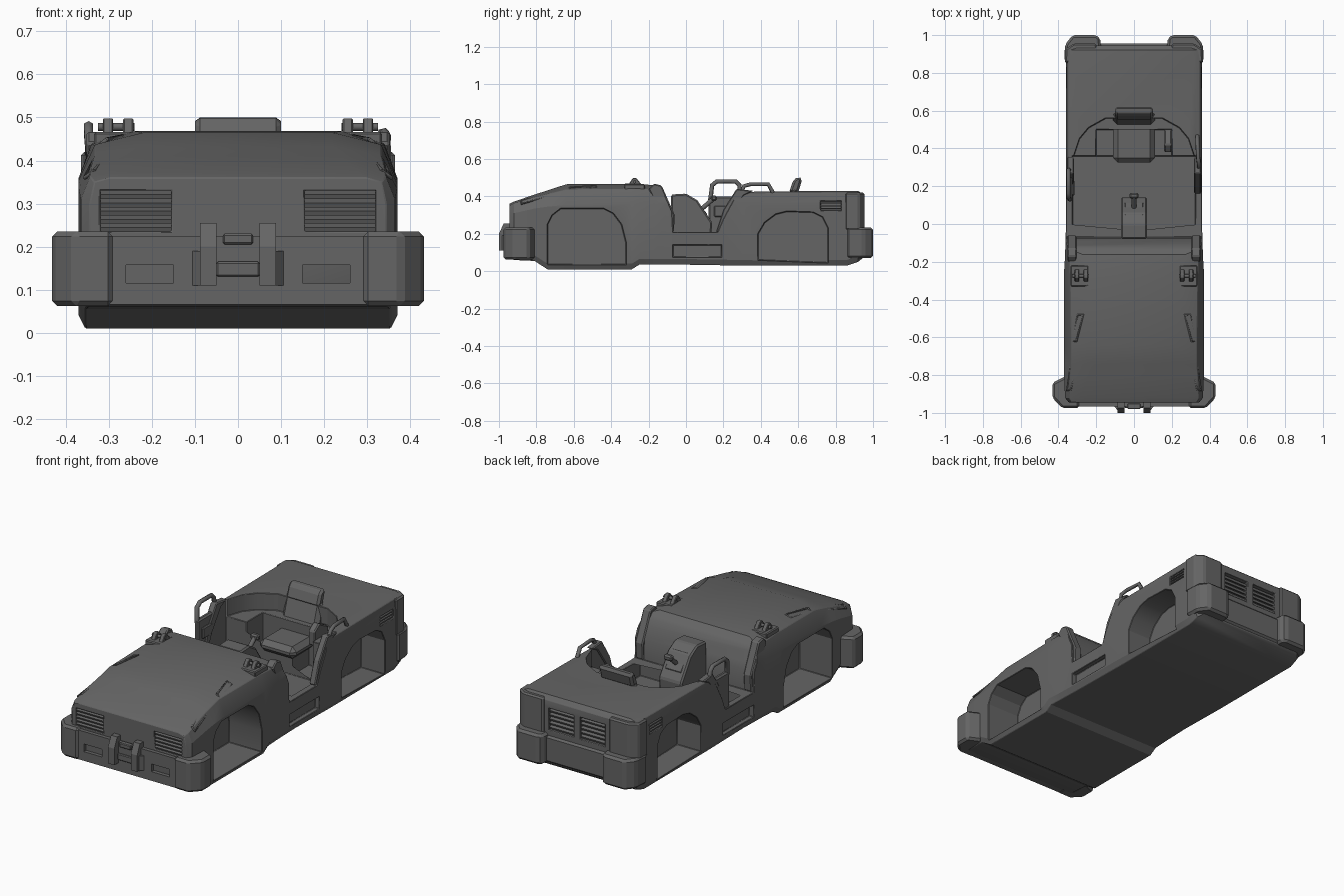
import bpy, bmesh, math
from mathutils import Vector, Matrix

if "Cube" in bpy.data.objects:
    bpy.data.objects.remove(bpy.data.objects["Cube"])


def material(name, v):
    m = bpy.data.materials.new(name)
    m.use_nodes = True
    m.diffuse_color = (v, v, v, 1)
    m.node_tree.nodes["Principled BSDF"].inputs["Base Color"].default_value = (v, v, v, 1)
    return m


GREY = material("body grey", 0.13)


def finish(name, bm, bevel=0):
    bmesh.ops.recalc_face_normals(bm, faces=bm.faces)
    me = bpy.data.meshes.new(name)
    bm.to_mesh(me)
    bm.free()
    ob = bpy.data.objects.new(name, me)
    bpy.context.collection.objects.link(ob)
    me.materials.append(GREY)
    if bevel:
        b = ob.modifiers.new("bevel", "BEVEL")
        b.width, b.segments, b.limit_method = bevel, 1, "ANGLE"
    return ob


def prism(name, pts, axis, a, b, bevel=0):
    """Extrude a 2D outline from a to b along the axis (x: yz, y: xz, z: xy)."""
    place = {"x": lambda p, t: (t, p[0], p[1]), "y": lambda p, t: (p[0], t, p[1]),
             "z": lambda p, t: (p[0], p[1], t)}[axis]
    bm = bmesh.new()
    rings = [[bm.verts.new(place(p, t)) for p in pts] for t in (a, b)]
    n = len(pts)
    for i in range(n):
        bm.faces.new((rings[0][i], rings[0][(i + 1) % n], rings[1][(i + 1) % n], rings[1][i]))
    bm.faces.new(rings[0])
    bm.faces.new(rings[1])
    return finish(name, bm, bevel)


def box(name, x, y, z, bevel=0, tilt=0):
    bm = bmesh.new()
    bmesh.ops.create_cube(bm, size=1)
    lo, hi = Vector((x[0], y[0], z[0])), Vector((x[1], y[1], z[1]))
    bm.transform(Matrix.Translation((lo + hi) / 2) @ Matrix.Rotation(tilt, 4, "X")
                 @ Matrix.Diagonal((hi - lo).to_4d()))
    return finish(name, bm, bevel)


def span(s, a, b):
    return tuple(sorted((s * a, s * b)))


def flip(s, pts):
    return [(s * x, y) for x, y in pts]


def tube(name, pts, r, sides=2):
    cu = bpy.data.curves.new(name, "CURVE")
    cu.dimensions, cu.bevel_depth, cu.bevel_resolution, cu.use_fill_caps = "3D", r, sides - 1, True
    sp = cu.splines.new("POLY")
    sp.points.add(len(pts) - 1)
    for p, co in zip(sp.points, pts):
        p.co = (*co, 1)
    ob = bpy.data.objects.new(name, cu)
    bpy.context.collection.objects.link(ob)
    cu.materials.append(GREY)


def cut(target, cutter):
    m = target.modifiers.new("cut", "BOOLEAN")
    m.operation, m.object, m.solver = "DIFFERENCE", cutter, "EXACT"
    bpy.context.view_layer.objects.active = target
    bpy.ops.object.modifier_apply(modifier=m.name)
    bpy.data.objects.remove(cutter)


# Hull lofted through cross-sections: y, bottom, shoulder, top, half width, crown half width
stations = [(-.945, .07, .335, .36, .345, .30), (-.92, .06, .35, .372, .365, .28),
            (-.81, .055, .375, .41, .37, .24), (-.74, .01, .385, .432, .37, .22),
            (-.64, .01, .395, .465, .37, .22), (-.29, .01, .40, .468, .37, .24),
            (-.25, .035, .40, .466, .37, .25), (-.17, .035, .40, .46, .365, .27),
            (0, .035, .40, .43, .36, .31), (.3, .03, .40, .425, .36, .32),
            (.86, .03, .405, .43, .36, .32), (.92, .05, .40, .43, .355, .31),
            (.945, .07, .38, .41, .33, .29)]
bm = bmesh.new()
rings = []
for y, zb, zs, zt, w, c in stations:
    half = [(w - .015, zb), (w, zb + .03), (w, zs - .04), ((w * .75 + c * .25), (zs * .4 + zt * .6)), (c, zt)]
    outline = half + [(-x, z) for x, z in reversed(half)]
    rings.append([bm.verts.new((x, y, z)) for x, z in outline])
for r, q in zip(rings, rings[1:]):
    for i in range(10):
        j = (i + 1) % 10
        bm.faces.new((r[i], r[j], q[j], q[i]))
bm.faces.new(rings[0])
bm.faces.new(rings[-1])
hull = finish("hull", bm)

# Cockpit: side openings, footwell, seat bay and rounded rear ledge
cut(hull, prism("opening", [(-.17, .6), (-.165, .462), (-.12, .42), (-.075, .32), (-.07, .21),
                            (.17, .21), (.2, .28), (.27, .41), (.28, .6)], "x", -.5, .5))
cut(hull, box("footwell", (-.325, .325), (-.068, .36), (.12, .6)))
cut(hull, box("seat_bay", (-.2, .2), (.3, .5), (.121, .6)))
ledge = [(.32, .2), (.32, .36), (.29, .45), (.24, .51), (.15, .56)]
cut(hull, prism("ledge", ledge + [(-x, y) for x, y in reversed(ledge)], "z", .335, .6))

# Wheel bays, step slots, vents and lamp recesses, cut on both sides
front_arch = [(-.74, .035), (-.74, .25), (-.715, .3), (-.67, .335), (-.44, .335), (-.39, .31),
              (-.345, .25), (-.32, .15), (-.32, .035)]
rear_arch = [(.385, .06), (.385, .2), (.42, .26), (.48, .305), (.54, .32), (.68, .315),
             (.73, .29), (.76, .23), (.76, .045)]
for s in (1, -1):
    for arch, depth in ((front_arch, .17), (rear_arch, .215)):
        cut(hull, prism("bay", arch, "x", s * depth, s * .5))
    cut(hull, box("slot", span(s, .335, .5), (-.07, .19), (.075, .14)))
    cut(hull, box("vent", span(s, .335, .5), (.72, .83), (.325, .375)))
    cut(hull, box("intake", span(s, .155, .32), (-1, -.915), (.235, .33)))
    cut(hull, box("exhaust", span(s, .02, .17), (.915, 1), (.25, .37)))
    # Slats filling the openings
    for i in range(5):
        z = .245 + i * .019
        box("front_slat", span(s, .155, .32), (-.943, -.912), (z - .005, z + .006), 0, .4)
        z = .264 + i * .023
        box("rear_slat", span(s, .02, .17), (.91, .938), (z - .006, z + .006), 0, -.4)
    for i in range(3):
        z = .335 + i * .015
        box("side_slat", span(s, .33, .358), (.72, .83), (z - .003, z + .004))
    # Slanted lamp slots and rear marker slots set into the bonnet shoulders
    for name, y0, y1, x0, x1, z0, z1 in (("lamp_frame", -.88, -.68, .335, .29, .375, .428),
                                         ("marker_frame", -.62, -.48, .305, .268, .449, .456)):
        d = .035 if name == "lamp_frame" else .03
        tube(name, [(s * x0, y0, z0), (s * x1, y1, z1), (s * (x1 + d), y1, z1 - .01),
                    (s * (x0 + d * .6), y0, z0 - .015), (s * x0, y0, z0)], .005)
hull.modifiers.new("edge", "BEVEL").width = .004
hull.modifiers["edge"].angle_limit = math.radians(50)
bpy.context.view_layer.objects.active = hull
hull.select_set(True)
bpy.ops.object.shade_smooth_by_angle(angle=math.radians(25))

# Front bumper with recessed lamps and coupling
bar = box("front_bumper", (-.3, .3), (-.965, -.85), (.065, .225))
corner = [(.29, -.975), (.38, -.975), (.432, -.92), (.432, -.84), (.37, -.81), (.29, -.81)]
rear_corner = [(.17, .9), (.18, .985), (.2, 1), (.325, 1), (.365, .95), (.37, .86), (.3, .86)]
for s in (1, -1):
    cut(bar, box("lamp", span(s, .15, .26), (-1, -.945), (.115, .157)))
    prism("front_corner", flip(s, corner), "z", .062, .235, .012)
    prism("rear_corner", flip(s, rear_corner), "z", .07, .235, .02)
    prism("rear_pillar", flip(s, [(.19, .9), (.2, .955), (.32, .955), (.363, .925), (.365, .85)]),
          "z", .22, .42, .008)
    prism("coupling_cheek", [(-1, .11), (-1, .2), (-.975, .255), (-.93, .255), (-.93, .11)],
          "x", s * .05, s * .088)
    prism("coupling_brace", flip(s, [(.088, -.96), (.088, -.985), (.11, -.96)]), "z", .11, .19)
box("coupling_jaw", (-.05, .05), (-.975, -.95), (.13, .165), .004)
box("coupling_cap", (-.035, .035), (-.98, -.95), (.205, .23), .004)
box("rear_bumper", (-.2, .2), (.9, .955), (.075, .22), .01)

# Bonnet clips and windscreen posts
for s in (1, -1):
    for x in (.255, .302):
        prism("bonnet_clip", [(-.32, .44), (-.3, .475), (-.285, .498), (-.265, .498), (-.22, .44)],
              "x", s * (x - .012), s * (x + .012), .003)
    box("clip_base", span(s, .24, .335), (-.33, -.22), (.43, .466), .005)
    tube("clip_pin", [(s * .24, -.275, .478), (s * .325, -.275, .478)], .009, 3)
    prism("windscreen_post", [(-.2, .44), (-.17, .468), (-.13, .458), (-.06, .3), (-.065, .21), (-.09, .21)],
          "x", s * .305, s * .352, .006)
    prism("door_post", [(.16, .21), (.2, .21), (.23, .29), (.31, .405), (.36, .43), (.27, .44), (.2, .33)],
          "x", s * .318, s * .355, .005)

# Grab handles differ on each side
tube("left_handle", [(.34, .29, .4), (.345, .31, .455), (.34, .345, .465), (.335, .44, .465), (.335, .465, .42)], .011)
box("right_panel", (-.352, -.325), (.12, .27), (.2, .4), .008)
tube("right_handle", [(-.34, .13, .38), (-.347, .14, .46), (-.347, .165, .48), (-.347, .265, .48),
                      (-.347, .285, .46), (-.34, .29, .38)], .012)
box("latch", (-.33, -.315), (.15, .23), (.29, .35), .005)

# Control console with sloped panel, screen and lever
prism("console", [(-.08, .12), (-.08, .41), (0, .415), (.06, .38), (.14, .26), (.13, .12)],
      "x", -.07, .07, .008)
box("console_panel", (-.05, .05), (.02, .13), (.335, .35), .004, math.radians(-52))
tube("steering_stem", [(0, .08, .33), (0, .15, .39)], .012, 3)
box("steering_grip", (-.025, .025), (.135, .165), (.375, .405), .008)
prism("control_pod", [(.38, .3), (.38, .38), (.42, .41), (.5, .37), (.5, .3)], "x", .16, .2, .006)

# Seat
box("seat_base", (-.08, .08), (.36, .5), (.12, .22))
box("seat_cushion", (-.11, .11), (.325, .53), (.215, .28), .025)
prism("seat_back", [(.5, .25), (.565, .45), (.605, .44), (.56, .25)], "x", -.11, .11, .02)
prism("headrest", [(.55, .42), (.575, .49), (.6, .505), (.622, .495), (.6, .42)], "x", -.1, .1, .02)
